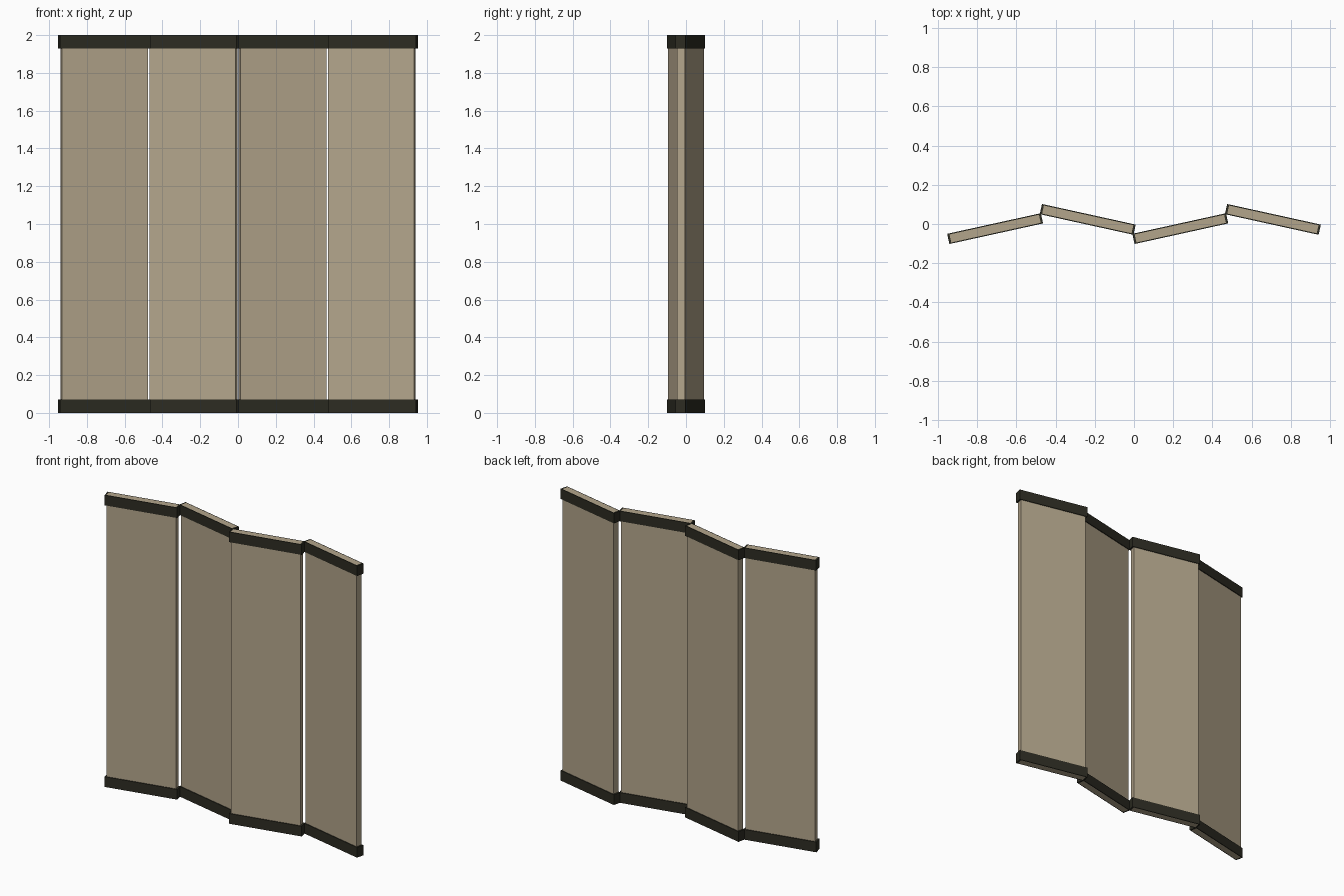
import bpy
import bmesh
import math
from mathutils import Matrix

cube = bpy.data.objects.get("Cube")
if cube:
    bpy.data.objects.remove(cube, do_unlink=True)

HEIGHT = 2.0
BAND = 0.07
OUTER = (0.489, 0.053)   # length and depth of the end bands
INNER = (0.467, 0.042)   # length and depth of the panel body


def make_material(name, colour):
    mat = bpy.data.materials.new(name)
    mat.use_nodes = True
    mat.diffuse_color = colour
    mat.node_tree.nodes["Principled BSDF"].inputs["Base Color"].default_value = colour
    return mat


tan = make_material("tan_fabric", (0.45, 0.375, 0.258, 1))
dark = make_material("dark_trim", (0.026, 0.025, 0.016, 1))


def finish(bm, name, mat, place):
    bmesh.ops.recalc_face_normals(bm, faces=bm.faces)
    mesh = bpy.data.meshes.new(name)
    bm.to_mesh(mesh)
    bm.free()
    mesh.materials.append(mat)
    obj = bpy.data.objects.new(name, mesh)
    obj.matrix_world = place
    bpy.context.collection.objects.link(obj)


def panel_body(name, place):
    bm = bmesh.new()
    bmesh.ops.create_cube(bm, size=1)
    bmesh.ops.scale(bm, vec=(*INNER, HEIGHT), verts=bm.verts)
    bmesh.ops.translate(bm, vec=(0, 0, HEIGHT / 2), verts=bm.verts)
    finish(bm, name, tan, place)


def band_ring(name, bottom, place):
    """Rectangular collar that wraps the end of a panel."""
    bm = bmesh.new()

    def loop(size, z):
        return [bm.verts.new((sx * size[0] / 2, sy * size[1] / 2, z))
                for sx, sy in ((-1, -1), (1, -1), (1, 1), (-1, 1))]

    top = bottom + BAND
    rings = [loop(OUTER, bottom), loop(OUTER, top), loop(INNER, top), loop(INNER, bottom)]
    for k in range(4):
        a, b = rings[k], rings[(k + 1) % 4]
        for i in range(4):
            j = (i + 1) % 4
            bm.faces.new((a[i], a[j], b[j], b[i]))
    finish(bm, name, dark, place)


# Four panels in a zigzag, each with a collar at both ends
for n in range(4):
    side = 1 if n % 2 == 0 else -1
    place = (Matrix.Translation(((n - 1.5) * 0.472, -0.0235 * side, 0))
             @ Matrix.Rotation(math.radians(12.4) * side, 4, "Z"))
    panel_body(f"panel_{n + 1}", place)
    band_ring(f"bottom_band_{n + 1}", 0, place)
    band_ring(f"top_band_{n + 1}", HEIGHT - BAND, place)
